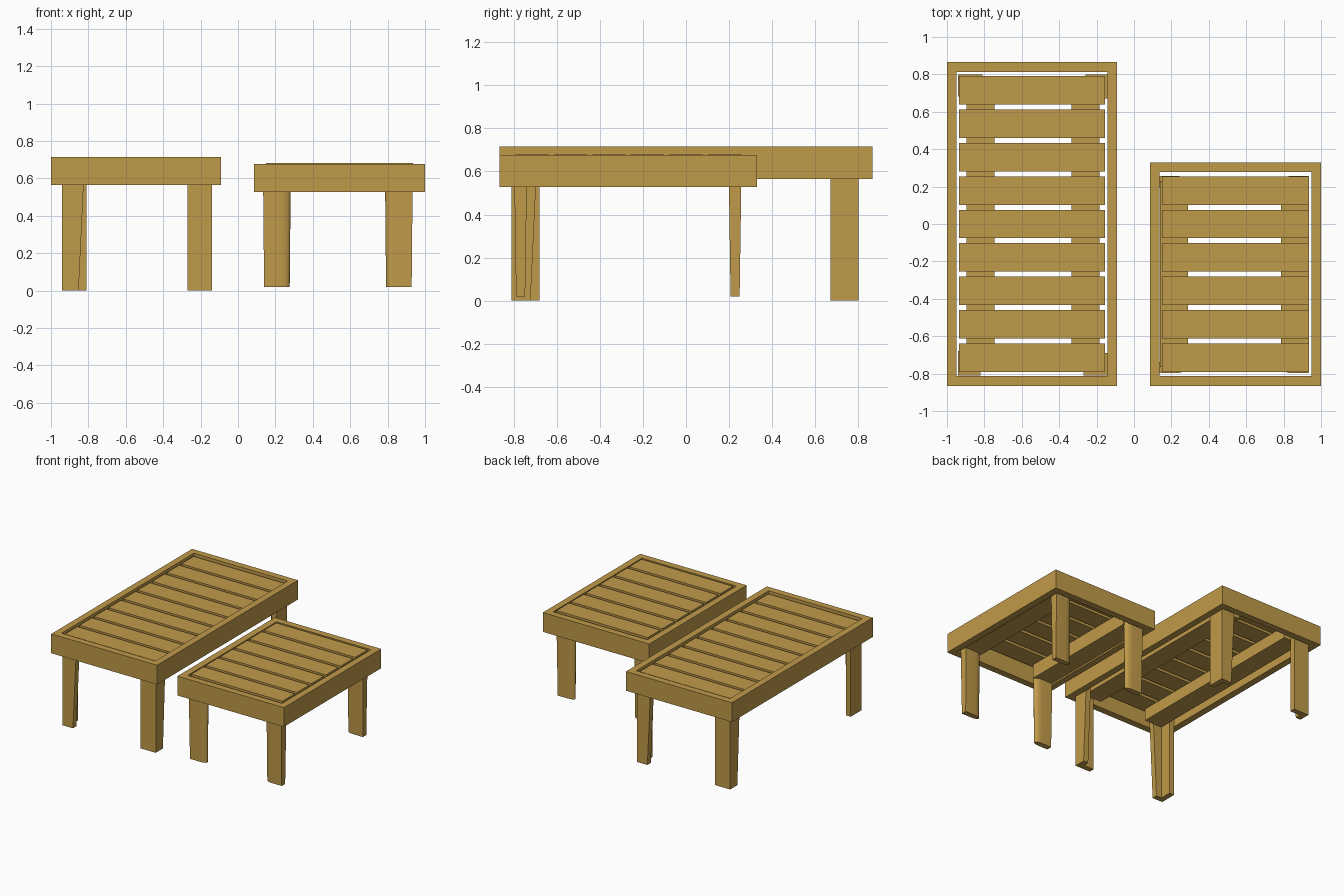
import bpy, bmesh, math
from mathutils import Matrix, Vector

if "Cube" in bpy.data.objects:
    bpy.data.objects.remove(bpy.data.objects["Cube"])

wood = bpy.data.materials.new("tan wood")
wood.diffuse_color = (0.53, 0.325, 0.068, 1)
wood.use_nodes = True
wood.node_tree.nodes["Principled BSDF"].inputs["Base Color"].default_value = wood.diffuse_color


def finish(name, bm):
    bmesh.ops.recalc_face_normals(bm, faces=bm.faces)
    me = bpy.data.meshes.new(name)
    bm.to_mesh(me)
    bm.free()
    me.materials.append(wood)
    ob = bpy.data.objects.new(name, me)
    bpy.context.collection.objects.link(ob)
    return ob


def loft(name, low, high, z0, z1):
    """Prism between two matching outlines."""
    bm = bmesh.new()
    a = [bm.verts.new((x, y, z0)) for x, y in low]
    b = [bm.verts.new((x, y, z1)) for x, y in high]
    bm.faces.new(a)
    bm.faces.new(b)
    for i in range(len(a)):
        j = (i + 1) % len(a)
        bm.faces.new((a[i], a[j], b[j], b[i]))
    return finish(name, bm)


def rect(x0, x1, y0, y1):
    return [(x0, y0), (x1, y0), (x1, y1), (x0, y1)]


def box(name, x0, x1, y0, y1, z0, z1):
    r = rect(x0, x1, y0, y1)
    return loft(name, r, r, z0, z1)


def table_top(name, x0, x1, y0, y1, z0, z1, count, slat_top, run_x):
    # mitred frame boards
    t = 0.052
    outer = rect(x0, x1, y0, y1)
    inner = rect(x0 + t, x1 - t, y0 + t, y1 - t)
    for i in range(4):
        j = (i + 1) % 4
        q = [outer[i], outer[j], inner[j], inner[i]]
        loft(f"{name}_frame_board", q, q, z0, z1)
    # evenly spaced slats
    for i in range(count):
        y = -0.79 + i * 0.1785
        box(f"{name}_slat", x0 + 0.065, x1 - 0.065, y, y + 0.152,
            slat_top - 0.035, slat_top)
    # two runners under the slats
    for rx in run_x:
        box(f"{name}_runner", rx, rx + 0.15, y0 + 0.1, y1 - 0.1,
            z0 + 0.01, slat_top - 0.035)


# table tops
table_top("large_table", -1, -0.09, -0.865, 0.865, 0.565, 0.715, 9, 0.703,
          (-0.895, -0.335))
table_top("small_table", 0.085, 1, -0.865, 0.33, 0.527, 0.677, 6, 0.681,
          (0.14, 0.785))

# large table legs: a full board and a tapered board, turned at each corner
corners = [(-0.94, -0.81), (-0.14, -0.81), (-0.14, 0.80), (-0.94, 0.80)]
T = 0.042
for k, (cx, cy) in enumerate(corners):
    m = Matrix.Translation((cx, cy, 0)) @ Matrix.Rotation(k * math.pi / 2, 4, 'Z')
    full = box("large_leg_full_board", 0, T, 0, 0.13, 0, 0.66)
    taper = loft("large_leg_tapered_board", rect(T, 0.088, 0, T),
                 rect(T, 0.119, 0, T), 0, 0.66)
    for ob in (full, taper):
        ob.data.transform(m)


# small table legs: tapered planks with a rounded inner edge
def leg_outline(w, d, r):
    pts = [(-w / 2, -d / 2)]
    for i in range(9):
        a = -math.pi / 2 + math.pi * i / 8
        pts.append((w / 2 - r + r * math.cos(a), d / 2 * math.sin(a)))
    pts.append((-w / 2, d / 2))
    return pts


for side, cx in ((1, 0.208), (-1, 0.860)):
    for cy in (-0.768, 0.228):
        def place(pts):
            return [(cx + side * x, cy + y) for x, y in pts]
        ob = loft("small_leg", place(leg_outline(0.137, 0.042, 0.05)),
                  place(leg_outline(0.147, 0.058, 0.055)), 0.02, 0.56)
        bpy.ops.object.select_all(action='DESELECT')
        ob.select_set(True)
        bpy.context.view_layer.objects.active = ob
        bpy.ops.object.shade_smooth_by_angle(angle=math.radians(50))
